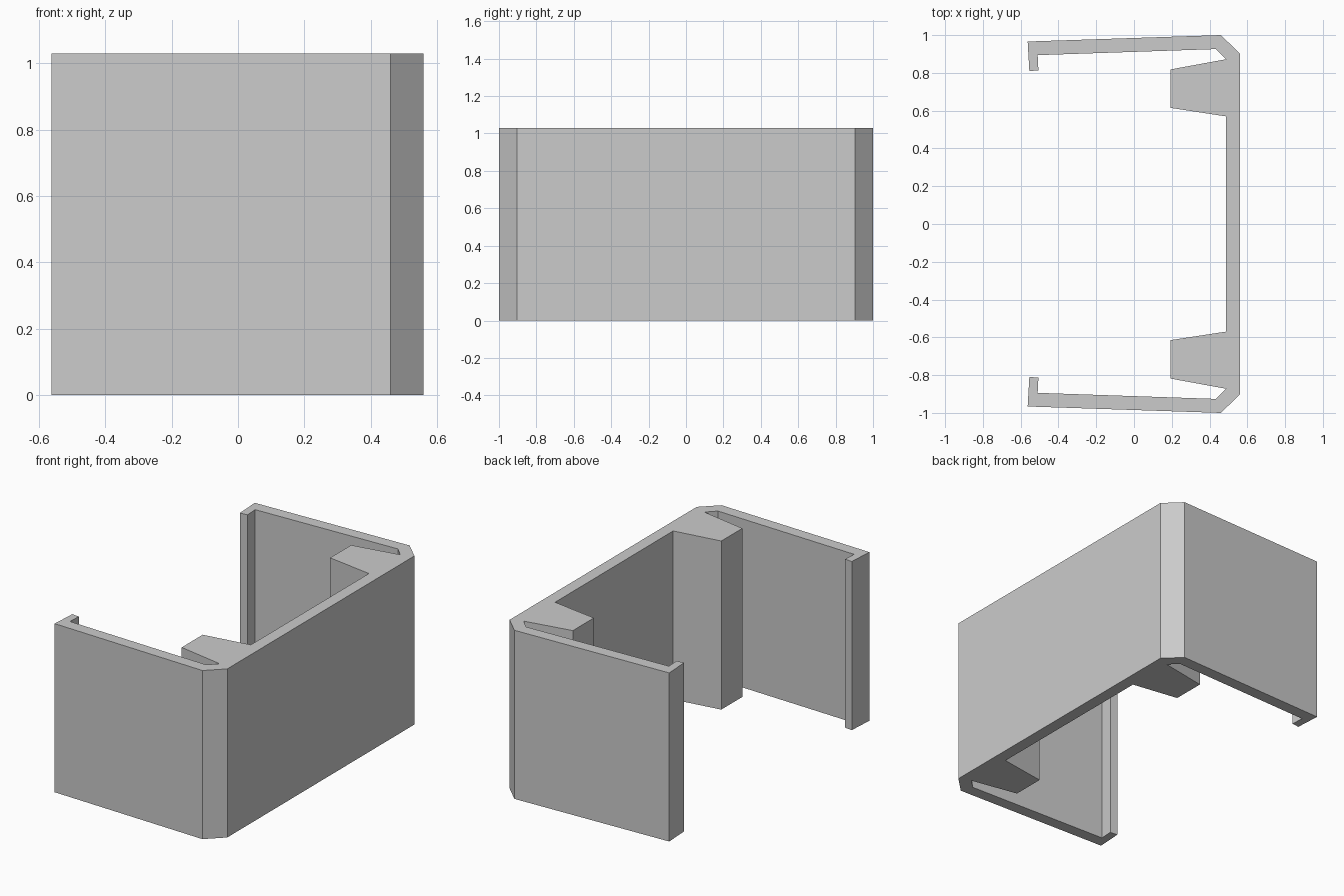
import bpy
import bmesh

cube = bpy.data.objects.get("Cube")
if cube:
    bpy.data.objects.remove(cube, do_unlink=True)

HEIGHT = 1.03

# Half of the channel cross-section, from the outer wall round to the inner wall
half = [
    (0.56, 0.903), (0.46, 1.0),                       # chamfered outer corner
    (-0.563, 0.966), (-0.554, 0.809),                 # side wall and lip
    (-0.506, 0.814), (-0.51, 0.894),
    (0.433, 0.926), (0.486, 0.872),                   # narrow inner slot
    (0.192, 0.818), (0.192, 0.615), (0.486, 0.57),    # tapered inner rib
]
outline = half + [(x, -y) for x, y in reversed(half)]

# Grey material
grey = bpy.data.materials.new("light grey")
grey.use_nodes = True
colour = (0.6, 0.6, 0.6, 1.0)
grey.diffuse_color = colour
grey.node_tree.nodes["Principled BSDF"].inputs["Base Color"].default_value = colour

# Extrude the cross-section upwards
bm = bmesh.new()
base = bm.faces.new([bm.verts.new((x, y, 0)) for x, y in outline])
result = bmesh.ops.extrude_face_region(bm, geom=[base], use_keep_orig=True)
top = [v for v in result["geom"] if isinstance(v, bmesh.types.BMVert)]
bmesh.ops.translate(bm, verts=top, vec=(0, 0, HEIGHT))
bmesh.ops.recalc_face_normals(bm, faces=bm.faces)

mesh = bpy.data.meshes.new("channel_bracket")
bm.to_mesh(mesh)
bm.free()
mesh.materials.append(grey)
bracket = bpy.data.objects.new("channel_bracket", mesh)
bpy.context.collection.objects.link(bracket)
